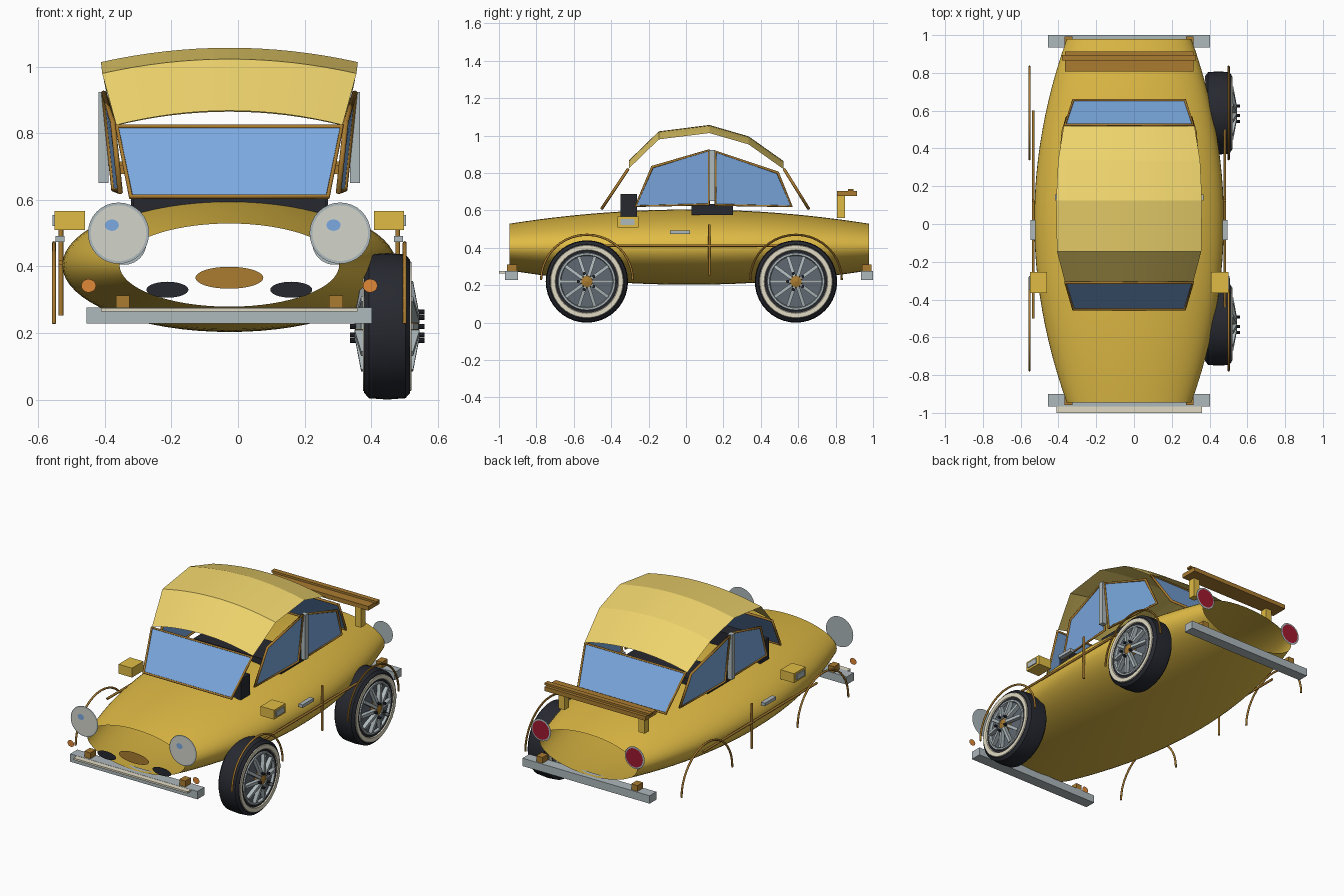
import bpy, bmesh, math
from mathutils import Matrix, Vector

if "Cube" in bpy.data.objects:
    bpy.data.objects.remove(bpy.data.objects["Cube"])

C = -0.026   # centre line of the body (wheels on one side shift the bounds)

def mat(name, r, g, b):
    m = bpy.data.materials.new(name)
    m.diffuse_color = (r, g, b, 1)
    m.use_nodes = True
    m.node_tree.nodes["Principled BSDF"].inputs["Base Color"].default_value = m.diffuse_color
    return m

YEL = mat("yellow paint", 0.75, 0.5, 0.06)
ROOF = mat("light yellow", 0.85, 0.65, 0.15)
BRN = mat("bronze", 0.4, 0.2, 0.03)
GLS = mat("glass blue", 0.2, 0.4, 0.75)
BLK = mat("black rubber", 0.02, 0.022, 0.03)
CRM = mat("cream", 0.75, 0.7, 0.55)
CHR = mat("chrome", 0.42, 0.48, 0.5)
STL = mat("dark steel", 0.12, 0.14, 0.17)
RED = mat("red lens", 0.35, 0.01, 0.03)
ORG = mat("orange lens", 0.75, 0.25, 0.04)
LENS = mat("pale lens", 0.65, 0.66, 0.6)

def add(name, verts, faces, m, smooth=False):
    me = bpy.data.meshes.new(name)
    me.from_pydata(verts, [], faces)
    me.materials.append(m)
    ob = bpy.data.objects.new(name, me)
    bpy.context.collection.objects.link(ob)
    if smooth:
        me.shade_smooth()
    return ob

def box(name, x0, x1, y0, y1, z0, z1, m):
    v = [(x, y, z) for x in (x0, x1) for y in (y0, y1) for z in (z0, z1)]
    f = [(0, 1, 3, 2), (4, 6, 7, 5), (0, 4, 5, 1), (2, 3, 7, 6), (0, 2, 6, 4), (1, 5, 7, 3)]
    return add(name, v, f, m)

def loft(name, rings, m, closed, smooth=True):
    n = len(rings[0])
    f = []
    for i in range(len(rings) - 1):
        for j in range(n if closed else n - 1):
            k = (j + 1) % n
            f.append((i*n + j, i*n + k, (i+1)*n + k, (i+1)*n + j))
    return add(name, [p for r in rings for p in r], f, m, smooth)

def disc(name, x, y, z, rx, rz, m):
    v = [(x + rx*math.cos(a*math.tau/32), y, z + rz*math.sin(a*math.tau/32)) for a in range(32)]
    if y > 0:
        v.reverse()
    return add(name, v, [tuple(range(32))], m)

def tube(name, pts, r, m, cyclic=False):
    cu = bpy.data.curves.new(name, 'CURVE')
    cu.dimensions = '3D'
    cu.bevel_depth, cu.bevel_resolution, cu.use_fill_caps = r, 2, True
    s = cu.splines.new('POLY')
    s.points.add(len(pts) - 1)
    for p, q in zip(s.points, pts):
        p.co = (*q, 1)
    s.use_cyclic_u = cyclic
    ob = bpy.data.objects.new(name, cu)
    bpy.context.collection.objects.link(ob)
    cu.materials.append(m)
    bpy.ops.object.select_all(action='DESELECT')
    ob.select_set(True)
    bpy.context.view_layer.objects.active = ob
    bpy.ops.object.convert(target='MESH')
    return ob

def window(name, pts):
    add(name + "_glass", pts, [tuple(range(len(pts)))], GLS)
    tube(name + "_frame", pts, 0.008, BRN, True)

def spin(name, profile, x, y, z, m, n=40, closed=True):
    # revolve (x offset, radius) pairs round a sideways axle
    rings = [[(x + dx, y + r*math.cos(i*math.tau/n), z + r*math.sin(i*math.tau/n))
              for dx, r in profile] for i in range(n + 1)]
    ob = loft(name, rings, m, closed)
    bm = bmesh.new()
    bm.from_mesh(ob.data)
    bmesh.ops.remove_doubles(bm, verts=bm.verts, dist=1e-5)
    bmesh.ops.recalc_face_normals(bm, faces=bm.faces)
    bm.to_mesh(ob.data)
    bm.free()
    ob.select_set(True)
    bpy.context.view_layer.objects.active = ob
    bpy.ops.object.shade_smooth_by_angle(angle=math.radians(35))
    ob.select_set(False)
    return ob

# body: open-ended elliptical hull
rings = []
for i in range(25):
    t = -1 + i/12
    w, h = 0.502 - 0.172*t*t, 0.201 - 0.076*t*t
    rings.append([(C + w*math.cos(a*math.tau/64), 0.017 + 0.962*t, 0.404 - h*math.sin(a*math.tau/64))
                  for a in range(64)])
loft("body_shell", rings, YEL, True)

# roof: arched shell, creased across
roof = []
for y, z, hw in [(-0.305, 0.825, 0.34), (-0.145, 0.98, 0.382), (0.125, 1.014, 0.386),
                 (0.335, 0.953, 0.376), (0.52, 0.822, 0.346)]:
    roof.append([(C + hw*u/8, y, z + 0.043*(1 - (u/8)**2)) for u in range(-8, 9)])
loft("roof", roof, ROOF, False, False)

# windows
for name, y0, y1 in [("windshield", -0.45, -0.31), ("rear_window", 0.655, 0.525)]:
    window(name, [(C - 0.296, y0, 0.61), (C + 0.296, y0, 0.61), (C + 0.338, y1, 0.82), (C - 0.338, y1, 0.82)])
for s, side in [(-1, "left"), (1, "right")]:
    X = lambda w: C + s*w
    window(side + "_front_window", [(X(0.328), -0.27, 0.623), (X(0.35), -0.18, 0.832),
                                    (X(0.377), 0.122, 0.922), (X(0.347), 0.122, 0.632)])
    window(side + "_back_window", [(X(0.347), 0.158, 0.63), (X(0.377), 0.158, 0.915),
                                   (X(0.35), 0.49, 0.802), (X(0.328), 0.565, 0.622)])
    def sbox(name, a, b, *rest):
        box(side + "_" + name, *sorted((X(a), X(b))), *rest)
    sbox("door_pillar", 0.363, 0.393, 0.124, 0.156, 0.65, 0.924, CHR)
    # mirror, handle and side trim
    sbox("mirror", 0.434, 0.525, -0.365, -0.255, 0.51, 0.567, YEL)
    sbox("mirror_face", 0.525, 0.531, -0.35, -0.275, 0.522, 0.555, CHR)
    sbox("door_handle", 0.495, 0.522, -0.085, 0.022, 0.473, 0.492, CHR)
    tube(side + "_door_seam", [(X(0.506), 0.125, 0.252), (X(0.506), 0.125, 0.525)], 0.007, BRN)
    tube(side + "_side_trim", [(X(0.507), -0.5, 0.412), (X(0.507), 0.6, 0.412)], 0.007, BRN)
    # wheel arches
    for end, yc in [("front", -0.53), ("rear", 0.588)]:
        tube(f"{side}_{end}_arch", [(X(0.527), yc + 0.245*math.cos(a*math.pi/20),
             0.228 + 0.242*math.sin(a*math.pi/20)) for a in range(21)], 0.006, BRN)
    # lamps
    disc(side + "_headlight_rim", X(0.333), -0.968, 0.50, 0.092, 0.092, CHR)
    disc(side + "_headlight_lens", X(0.333), -0.971, 0.50, 0.084, 0.084, LENS)
    disc(side + "_headlight_bulb", X(0.333) - 0.02, -0.974, 0.524, 0.021, 0.017, GLS)
    disc(side + "_turn_signal", X(0.423), -0.97, 0.342, 0.022, 0.02, ORG)
    disc(side + "_grille_vent", X(0.186), -0.962, 0.33, 0.063, 0.024, BLK)
    disc(side + "_tail_light_rim", X(0.316), 0.983, 0.472, 0.067, 0.067, CHR)
    disc(side + "_tail_light_lens", X(0.316), 0.986, 0.472, 0.057, 0.057, RED)
    # bumper brackets and rear rack posts
    sbox("front_bumper_block", 0.3, 0.341, -0.957, -0.904, 0.272, 0.312, BRN)
    sbox("rear_bumper_block", 0.3, 0.341, 0.94, 0.993, 0.272, 0.312, BRN)
    sbox("rack_post", 0.25, 0.29, 0.807, 0.85, 0.56, 0.677, YEL)
disc("front_badge", C, -0.966, 0.366, 0.102, 0.033, BRN)

# bumpers, rear rack, interior
box("front_bumper", C - 0.429, C + 0.429, -0.967, -0.899, 0.228, 0.276, CHR)
box("front_bumper_strip", C - 0.385, C + 0.385, -1.0, -0.967, 0.264, 0.275, CRM)
box("rear_bumper", C - 0.429, C + 0.429, 0.935, 1.0, 0.228, 0.276, CHR)
box("rack_board", C - 0.34, C + 0.34, 0.807, 0.914, 0.677, 0.703, BRN)
box("rack_strip", C - 0.355, C + 0.355, 0.865, 0.895, 0.703, 0.715, BRN)
box("dashboard", C - 0.29, C + 0.29, -0.35, -0.262, 0.56, 0.687, BLK)
box("seat", C - 0.296, C + 0.296, 0.03, 0.25, 0.575, 0.635, BLK)

# wheels on the right side only
WX, WZ = 0.448, 0.22
for end, y in [("front", -0.53), ("rear", 0.588)]:
    n = end + "_wheel_"
    spin(n + "tyre", [(-0.066, 0.155), (-0.069, 0.2), (-0.055, 0.216), (0, 0.22), (0.055, 0.216),
                      (0.069, 0.2), (0.066, 0.155)], WX, y, WZ, BLK)
    spin(n + "rim_plate", [(-0.058, 0.001), (-0.058, 0.156), (0.058, 0.156), (0.058, 0.001)], WX, y, WZ, STL)
    for s in (-1, 1):
        spin(n + "whitewall", [(s*0.066, 0.166), (s*0.073, 0.17), (s*0.073, 0.193), (s*0.066, 0.197)], WX, y, WZ, CRM)
        spin(n + "rim_ring", [(s*0.058, 0.138), (s*0.072, 0.142), (s*0.072, 0.152), (s*0.058, 0.156)], WX, y, WZ, CHR)
        spin(n + "hub", [(s*0.055, 0.001), (s*0.055, 0.036), (s*0.092, 0.03), (s*0.098, 0.001)], WX, y, WZ, BRN, 20)
        for i in range(10):
            sp = box(n + "spoke", -0.012, 0.012, 0.03, 0.14, -0.009, 0.009, CHR)
            for v in sp.data.vertices:   # spokes dish outward near the hub
                v.co.x += s*(0.086 if v.co.y < 0.1 else 0.066)
            sp.matrix_world = Matrix.Translation((WX, y, WZ)) @ Matrix.Rotation(i*math.tau/10, 4, 'X')
        for i in range(5):
            a = (i + 0.5)*math.tau/5
            spin(n + "lug", [(s*0.09, 0.001), (s*0.09, 0.008), (s*0.112, 0.008), (s*0.112, 0.001)],
                 WX, y + 0.045*math.cos(a), WZ + 0.045*math.sin(a), BLK, 10)
